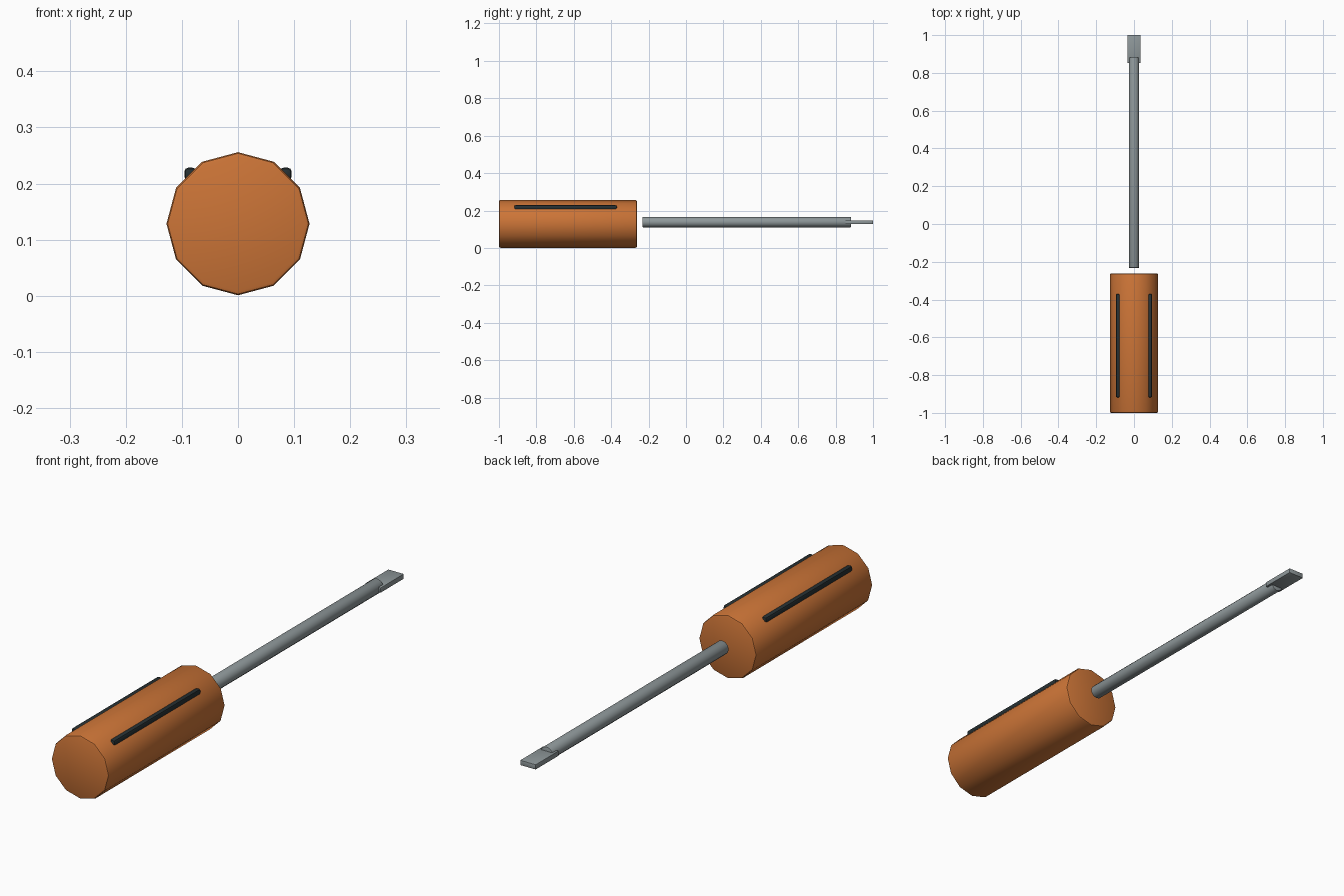
import bpy
import math

if "Cube" in bpy.data.objects:
    bpy.data.objects.remove(bpy.data.objects["Cube"])


def material(name, rgb):
    m = bpy.data.materials.new(name)
    m.diffuse_color = (*rgb, 1)
    m.use_nodes = True
    m.node_tree.nodes["Principled BSDF"].inputs["Base Color"].default_value = m.diffuse_color
    return m


ORANGE = material("orange", (0.60, 0.175, 0.038))
STEEL = material("steel grey", (0.27, 0.31, 0.32))
DARK = material("dark rubber", (0.02, 0.03, 0.033))


def finish(name, mat, bevel, segments):
    ob = bpy.context.object
    ob.name = name
    ob.data.materials.append(mat)
    bpy.ops.object.transform_apply(location=False, rotation=True, scale=True)
    if bevel:
        mod = ob.modifiers.new("soft_edges", 'BEVEL')
        mod.width = bevel
        mod.segments = segments
        mod.limit_method = 'ANGLE'
        mod.angle_limit = math.radians(40)
        bpy.ops.object.modifier_apply(modifier=mod.name)
    bpy.ops.object.shade_smooth_by_angle(angle=math.radians(35))
    return ob


def rod(name, mat, radius, y0, y1, z, bevel):
    bpy.ops.mesh.primitive_cylinder_add(
        vertices=12, radius=radius, depth=y1 - y0,
        location=(0, (y0 + y1) / 2, z), rotation=(math.pi / 2, 0, 0))
    return finish(name, mat, bevel, 2)


def box(name, mat, x, y0, y1, z, width, height, bevel):
    bpy.ops.mesh.primitive_cube_add(size=1, location=(x, (y0 + y1) / 2, z))
    bpy.context.object.scale = (width, y1 - y0, height)
    return finish(name, mat, bevel, 2)


# Twelve-sided handle
rod("handle", ORANGE, 0.1275, -1.0, -0.262, 0.1285, 0.007)

# Rubber grip strips on the upper shoulders
for side, x in (("left", -0.085), ("right", 0.085)):
    box("grip_strip_" + side, DARK, x, -0.918, -0.37, 0.217, 0.021, 0.023, 0.007)

# Shaft, starting just in front of the handle
rod("shaft", STEEL, 0.0275, -0.232, 0.882, 0.138, 0.002)

# Flat blade tip
box("blade_tip", STEEL, 0, 0.853, 1.0, 0.138, 0.069, 0.02, 0.002)
